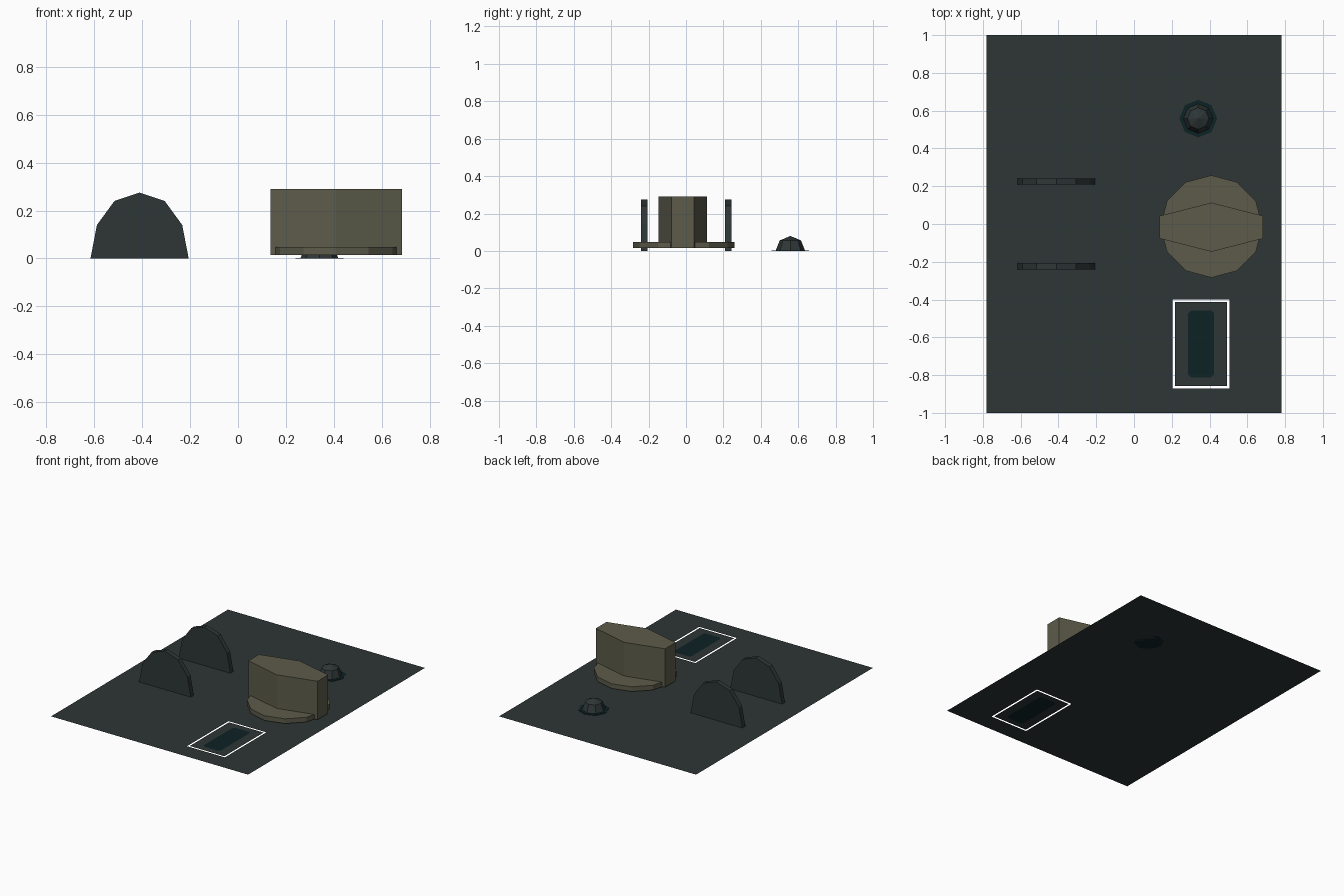
import bpy, bmesh, math
from mathutils import Vector

if "Cube" in bpy.data.objects:
    bpy.data.objects.remove(bpy.data.objects["Cube"], do_unlink=True)


def material(name, rgb):
    m = bpy.data.materials.new(name)
    m.use_nodes = True
    m.diffuse_color = (*rgb, 1)
    bsdf = m.node_tree.nodes["Principled BSDF"]
    bsdf.inputs["Base Color"].default_value = (*rgb, 1)
    bsdf.inputs["Roughness"].default_value = 0.8
    return m


GREY = material("dark slate grey", (0.027, 0.037, 0.036))
OLIVE = material("olive", (0.107, 0.105, 0.070))
TEAL = material("deep teal", (0.004, 0.016, 0.018))


def finish(name, bm, mat):
    mesh = bpy.data.meshes.new(name)
    bm.to_mesh(mesh)
    bm.free()
    mesh.materials.append(mat)
    obj = bpy.data.objects.new(name, mesh)
    bpy.context.collection.objects.link(obj)
    return obj


def rectangle(x0, x1, y0, y1, chamfer=0):
    if not chamfer:
        return [(x0, y0), (x1, y0), (x1, y1), (x0, y1)]
    c = chamfer
    return [(x0 + c, y0), (x1 - c, y0), (x1, y0 + c), (x1, y1 - c),
            (x1 - c, y1), (x0 + c, y1), (x0, y1 - c), (x0, y0 + c)]


def polygon(cx, cy, radius, sides):
    turns = [math.pi / 2 + math.tau * i / sides for i in range(sides)]
    return [(cx + radius * math.cos(a), cy + radius * math.sin(a)) for a in turns]


def flat_sheet(name, outline, mat, holes=()):
    """Upward facing sheet on the ground with openings."""
    bm = bmesh.new()
    edges = []
    for loop in (outline, *holes):
        vs = [bm.verts.new((x, y, 0)) for x, y in loop]
        edges += [bm.edges.new((vs[i - 1], vs[i])) for i in range(len(vs))]
    bmesh.ops.triangle_fill(bm, edges=edges, use_beauty=True, normal=(0, 0, 1))
    for f in bm.faces:
        f.normal_update()
        if f.normal.z < 0:
            f.normal_flip()
    return finish(name, bm, mat)


def prism(name, points, direction, mat):
    """Solid made by sweeping a closed outline along a direction."""
    bm = bmesh.new()
    face = bm.faces.new([bm.verts.new(p) for p in points])
    swept = bmesh.ops.extrude_face_region(bm, geom=[face], use_keep_orig=True)
    moved = [v for v in swept["geom"] if isinstance(v, bmesh.types.BMVert)]
    bmesh.ops.translate(bm, verts=moved, vec=Vector(direction))
    bmesh.ops.recalc_face_normals(bm, faces=bm.faces)
    return finish(name, bm, mat)


# Base panel with an open slot around the display plate
seat = rectangle(-0.63, -0.22, -0.215, 0.20)
window = rectangle(0.205, 0.505, -0.87, -0.40)
plate = rectangle(0.218, 0.492, -0.857, -0.413)
screen = rectangle(0.286, 0.424, -0.812, -0.458, 0.016)
flat_sheet("base_panel", rectangle(-0.78, 0.78, -1, 1), GREY, [seat, window])
flat_sheet("guard_seat", seat, GREY)
flat_sheet("display_plate", plate, GREY, [screen])
flat_sheet("display_screen", screen, TEAL)

# Two upright guard plates
half = [(0.205, 0), (0.178, 0.14), (0.105, 0.24)]
arch = half + [(0, 0.275)] + [(-x, z) for x, z in reversed(half)]
for name, y in (("front_guard", -0.24), ("back_guard", 0.208)):
    prism(name, [(x - 0.411, y, z) for x, z in arch], (0, 0.034, 0), GREY)

# Rotary knob: round skirt and pointed grip
KX, KY, KZ = 0.41, -0.013, 0.015
prism("knob_skirt", [(x, y, KZ) for x, y in polygon(KX, KY, 0.271, 12)],
      (0, 0, 0.034), OLIVE)
grip = [(-0.274, -0.06), (0, -0.13), (0.274, -0.06),
        (0.274, 0.06), (0, 0.13), (-0.274, 0.06)]
prism("knob_grip", [(KX + x, KY - 0.004 + y, KZ) for x, y in grip],
      (0, 0, 0.275), OLIVE)

# Indicator lamp: thin collar and faceted dome
LX, LY = 0.34, 0.558
prism("lamp_collar", [(x, y, 0) for x, y in polygon(LX, LY, 0.1, 8)],
      (0, 0, 0.003), TEAL)
bm = bmesh.new()
rings = [[bm.verts.new((x, y, z)) for x, y in polygon(LX, LY, r, 8)]
         for r, z in ((0.079, 0.001), (0.057, 0.056))]
tip = bm.verts.new((LX, LY, 0.08))
for i in range(8):
    low, high = rings
    bm.faces.new((low[i - 1], low[i], high[i], high[i - 1]))
    bm.faces.new((high[i - 1], high[i], tip))
lamp = finish("lamp_dome", bm, GREY)
# The sloping rim is darker than the cap
lamp.data.materials.append(TEAL)
for p in lamp.data.polygons:
    p.material_index = 1 if len(p.vertices) == 4 and p.center.z < 0.01 else 0
